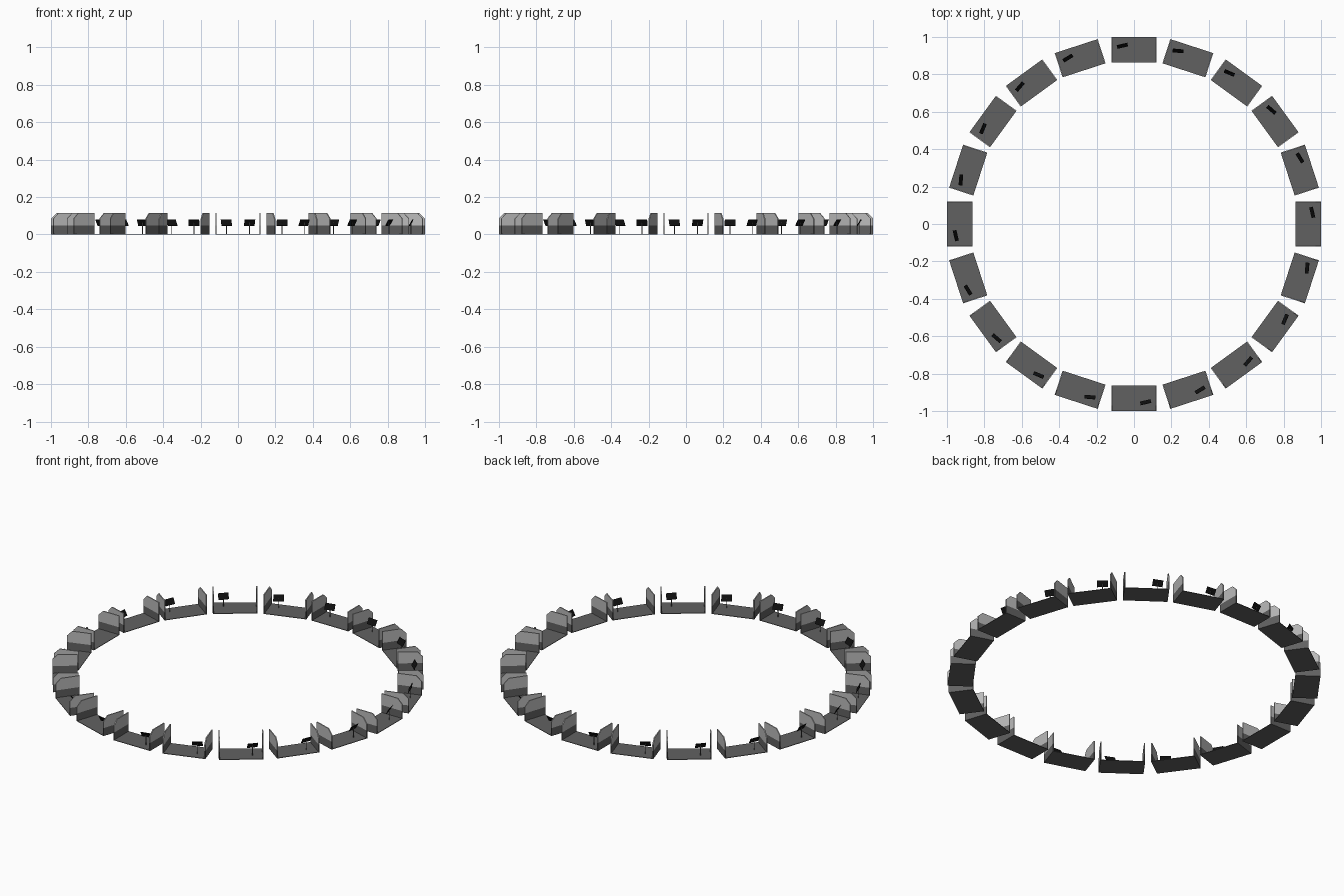
import bpy, bmesh, math
from mathutils import Matrix, Vector

if "Cube" in bpy.data.objects:
    bpy.data.objects.remove(bpy.data.objects["Cube"])

N = 20                       # bays around the ring
HALF_W = 0.121               # half width of a bay
R_IN, R_OUT = 0.864, 1.0
WALL, SPLIT, TOP, CUT = 0.006, 0.047, 0.115, 0.03


def material(name, v):
    m = bpy.data.materials.new(name)
    m.diffuse_color = (v, v, v, 1)
    m.use_nodes = True
    m.node_tree.nodes["Principled BSDF"].inputs["Base Color"].default_value = m.diffuse_color
    return m


dark = material("dark_grey", 0.12)
black = material("black", 0.005)
light = material("light_grey", 0.5)


def finish(bm, name, mat):
    bmesh.ops.recalc_face_normals(bm, faces=bm.faces)
    me = bpy.data.meshes.new(name)
    bm.to_mesh(me)
    bm.free()
    me.materials.append(mat)
    return me


def box(bm, size, matrix):
    bmesh.ops.create_cube(bm, size=1, matrix=matrix @ Matrix.Diagonal((*size, 1)))


def side_panels(name, profile, mat):
    # (y, z) outline extruded at both ends of the bay
    bm = bmesh.new()
    for x in (-HALF_W, HALF_W - WALL):
        f = bm.faces.new([bm.verts.new((x, y, z)) for y, z in profile])
        ext = bmesh.ops.extrude_face_region(bm, geom=[f], use_keep_orig=True)
        moved = [v for v in ext["geom"] if isinstance(v, bmesh.types.BMVert)]
        bmesh.ops.translate(bm, verts=moved, vec=(WALL, 0, 0))
    return finish(bm, name, mat)


# floor plate of one bay, modelled at the front (-y) of the ring
bm = bmesh.new()
box(bm, (2 * HALF_W, R_OUT - R_IN, 0.003),
    Matrix.Translation((0, -(R_IN + R_OUT) / 2, 0.0015)))
floor = finish(bm, "floor_plate", dark)

# side walls: dark base, lighter upper screen with clipped outer corner
lower = side_panels("lower_wall", [(-R_OUT, 0), (-R_IN, 0), (-R_IN, SPLIT), (-R_OUT, SPLIT)], dark)
upper = side_panels("upper_screen", [(-R_OUT, SPLIT), (-R_IN, SPLIT), (-R_IN, TOP),
                                     (-R_OUT + CUT, TOP), (-R_OUT, TOP - CUT)], light)

# sign board leaning outward at the top, turned slightly
SIGN = Vector((0.062, -0.953, 0.063))
bm = bmesh.new()
box(bm, (0.058, 0.002, 0.037), Matrix.Translation(SIGN)
    @ Matrix.Rotation(math.radians(13), 4, 'Z') @ Matrix.Rotation(math.radians(30), 4, 'X'))
board = finish(bm, "sign_board", black)

# thin sign post
bm = bmesh.new()
bmesh.ops.create_cone(bm, cap_ends=True, segments=8, radius1=0.002, radius2=0.002,
                      depth=SIGN.z, matrix=Matrix.Translation((SIGN.x, SIGN.y, SIGN.z / 2)))
post = finish(bm, "sign_post", dark)

# repeat the bay around the ring
for i in range(N):
    for me in (floor, lower, upper, board, post):
        ob = bpy.data.objects.new(f"{me.name}_{i + 1}", me)
        ob.rotation_euler.z = i * 2 * math.pi / N
        bpy.context.collection.objects.link(ob)
